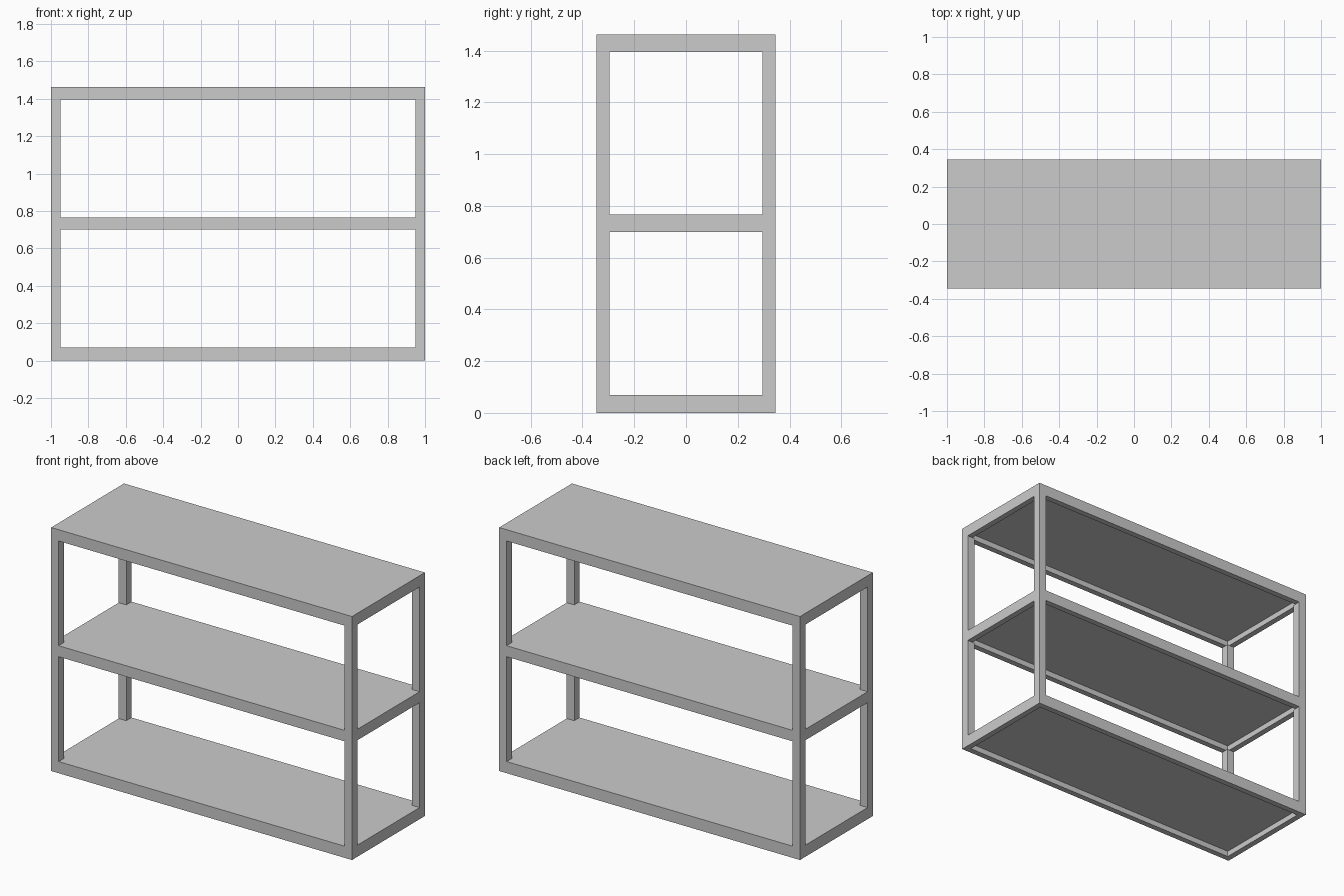
import bpy, bmesh
from mathutils import Vector, Matrix

if "Cube" in bpy.data.objects:
    bpy.data.objects.remove(bpy.data.objects["Cube"])

HX, HY, BAR = 1.0, 0.346, 0.05
RECESS = 0.034
SHELVES = [("bottom_shelf", 0.0, 0.07), ("middle_shelf", 0.70, 0.766), ("top_shelf", 1.395, 1.463)]


def box(name, lo, hi, recess=0.0):
    """Box between two corners; optionally hollowed from below inside a rim."""
    lo, hi = Vector(lo), Vector(hi)
    bm = bmesh.new()
    bmesh.ops.create_cube(bm, size=1, matrix=Matrix.Translation((lo + hi) / 2) @ Matrix.Diagonal((*(hi - lo), 1)))
    if recess:
        bm.normal_update()
        under = min(bm.faces, key=lambda f: f.calc_center_median().z)
        bmesh.ops.inset_region(bm, faces=[under], thickness=BAR)
        panel = bmesh.ops.extrude_discrete_faces(bm, faces=[under])["faces"][0]
        bmesh.ops.translate(bm, verts=panel.verts, vec=(0, 0, recess))
    bmesh.ops.recalc_face_normals(bm, faces=bm.faces)
    mesh = bpy.data.meshes.new(name)
    bm.to_mesh(mesh)
    bm.free()
    bpy.context.collection.objects.link(bpy.data.objects.new(name, mesh))


# Shelves: flat top, framed rim with recessed underside
for name, z0, z1 in SHELVES:
    box(name, (-HX, -HY, z0), (HX, HY, z1), RECESS)

# Corner posts between neighbouring shelves
for level, (below, above) in zip(("lower", "upper"), zip(SHELVES, SHELVES[1:])):
    for side, x in (("left", -HX), ("right", HX - BAR)):
        for end, y in (("front", -HY), ("back", HY - BAR)):
            box(f"{level}_{end}_{side}_post", (x, y, below[2]), (x + BAR, y + BAR, above[1]))
